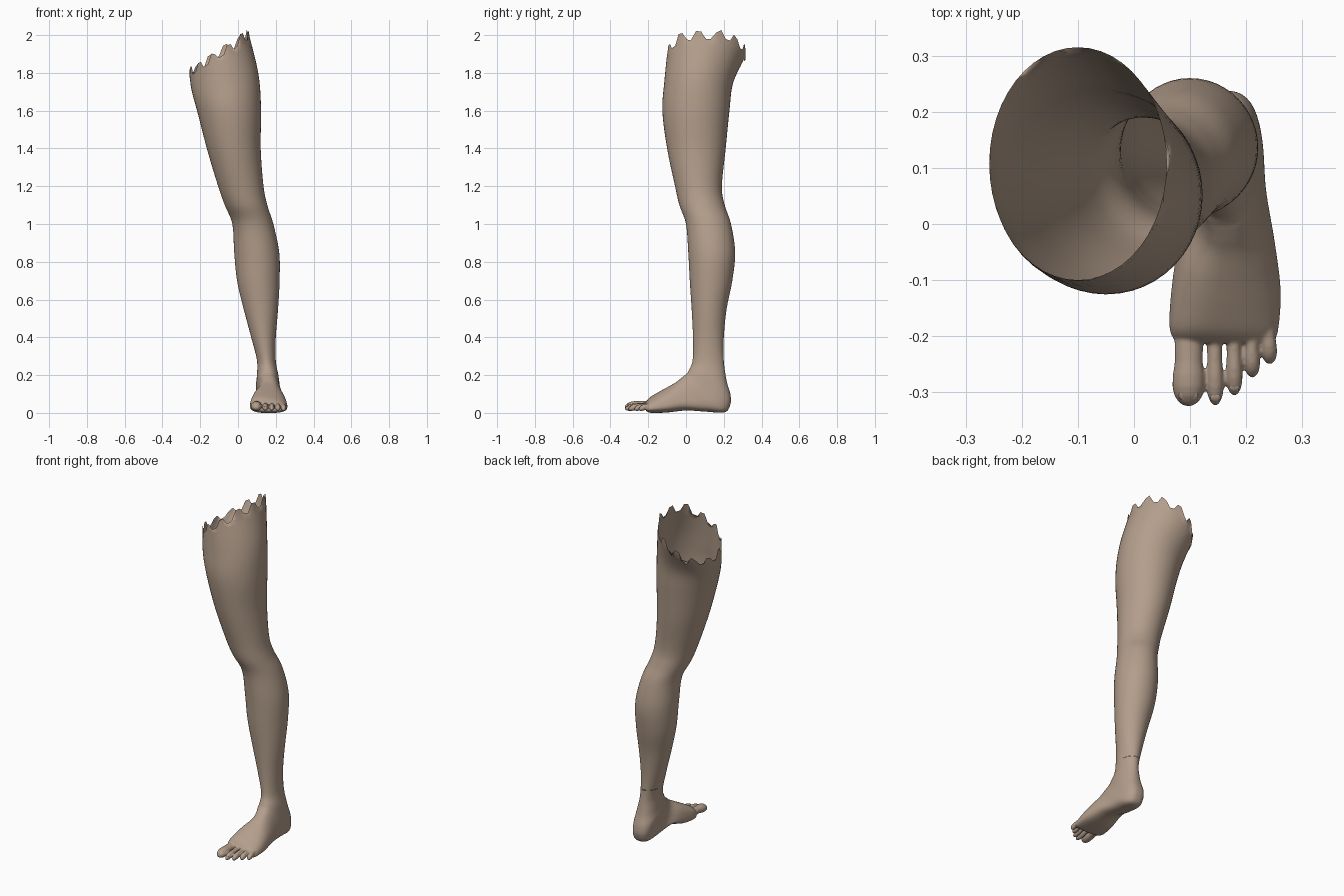
import bpy, bmesh, math, random
from mathutils import Vector

if "Cube" in bpy.data.objects:
    bpy.data.objects.remove(bpy.data.objects["Cube"])

random.seed(4)
SEG = 48
skin = bpy.data.materials.new("skin")
skin.diffuse_color = (0.45, 0.34, 0.26, 1)
skin.use_nodes = True
skin.node_tree.nodes["Principled BSDF"].inputs["Base Color"].default_value = skin.diffuse_color
nail_mat = bpy.data.materials.new("nail")
nail_mat.diffuse_color = (0.5, 0.39, 0.31, 1)
nail_mat.use_nodes = True
nail_mat.node_tree.nodes["Principled BSDF"].inputs["Base Color"].default_value = nail_mat.diffuse_color

# Section keys: front y, front z, back y, back z, left x, right x
LEG = [(-.10, 1.90, .315, 1.90, -.258, .058), (-.115, 1.75, .25, 1.75, -.245, .108),
       (-.125, 1.6, .23, 1.6, -.215, .122), (-.10, 1.4, .21, 1.4, -.165, .12),
       (-.058, 1.2, .19, 1.2, -.105, .135), (-.035, 1.1, .205, 1.1, -.07, .155),
       (0, 1.0, .238, 1.0, -.03, .187), (.012, .85, .26, .85, -.02, .218),
       (.02, .7, .245, .7, -.005, .22), (.03, .55, .215, .55, .03, .212),
       (.037, .4, .20, .4, .07, .20), (.035, .28, .20, .28, .10, .20)]
FOOT = [(.015, .225, .215, .17, .10, .214), (0, .205, .235, .10, .095, .22),
        (-.01, .197, .235, .045, .098, .224), (-.03, .182, .205, .003, .10, .23),
        (-.055, .163, .11, .006, .098, .235), (-.10, .137, 0, .012, .08, .25),
        (-.15, .108, -.1, .002, .068, .26), (-.19, .082, -.185, 0, .065, .256),
        (-.212, .058, -.212, .012, .078, .248)]


def spline(keys, steps):
    """Catmull-Rom interpolation of section keys."""
    out = []
    for i in range(len(keys) - 1):
        p = [keys[max(0, min(len(keys) - 1, i + k))] for k in (-1, 0, 1, 2)]
        for s in range(steps):
            t = s / steps
            out.append([.5 * (2 * b + (c - a) * t + (2 * a - 5 * b + 4 * c - d) * t * t
                              + (3 * b - a - 3 * c + d) * t ** 3) for a, b, c, d in zip(*p)])
    return out + [list(keys[-1])]


def clamp(v):
    return max(0, min(1, v))


def section(key):
    """One ring of the leg or foot."""
    fy, fz, by, bz, xl, xr = key
    zc = (fz + bz) / 2
    foot = clamp((.25 - zc) / .13)
    power = 2 / (2 + .7 * foot)
    pts = []
    for i in range(SEG):
        a = math.tau * i / SEG
        u = math.copysign(abs(math.cos(a)) ** power, math.cos(a))
        v = math.copysign(abs(math.sin(a)) ** power, math.sin(a))
        x = (xl + xr) / 2 + (xr - xl) / 2 * v * (1 - .1 * foot * u)
        y = (fy + by) / 2 + (fy - by) / 2 * u
        z = zc + (fz - bz) / 2 * u
        z += .65 * (x - (xl + xr) / 2) * clamp((zc - 1.5) / .4) ** 2   # slanted thigh cut
        if foot:
            z *= 1 - 2.2 * (x - .14) * clamp(-y / .2)                 # lower little-toe side
            z += .025 * clamp((.17 - x) / .06) * math.exp(-((y + .0) / .07) ** 2) * clamp((.06 - z) / .04)
        pts.append(Vector((x, y, z)))
    return pts


def loft(bm, rings, cap):
    vs = [[bm.verts.new(p) for p in r] for r in rings]
    for r, s in zip(vs, vs[1:]):
        for i in range(len(r)):
            j = (i + 1) % len(r)
            bm.faces.new((r[i], r[j], s[j], s[i]))
    if cap:
        bm.faces.new(vs[0])
        bm.faces.new(vs[-1])


def finish(name, bm, mat):
    bmesh.ops.recalc_face_normals(bm, faces=bm.faces)
    me = bpy.data.meshes.new(name)
    bm.to_mesh(me)
    bm.free()
    me.shade_smooth()
    me.materials.append(mat)
    ob = bpy.data.objects.new(name, me)
    bpy.context.collection.objects.link(ob)
    return ob


rings = [section(k) for k in spline(LEG + FOOT, 6)]
split = 6 * (len(LEG) - 1) - 2
cut_z = rings[split][0].z

# Leg: open tube with a ragged top edge
for i, p in enumerate(rings[0]):
    p.z += random.uniform(-.012, .012) + (.022 if (i // 2) % 2 else -.018)
bm = bmesh.new()
loft(bm, rings[:split + 1], False)
finish("leg", bm, skin)

# Foot body and toes, fused into one smooth skin
bm = bmesh.new()
loft(bm, rings[split - 6:], True)
# base x, tip x, tip y, half width, half height, tip height
TOES = [(.098, .097, -.325, .029, .025, .029), (.143, .145, -.324, .0155, .018, .022),
        (.177, .179, -.306, .0150, .0175, .021), (.208, .211, -.274, .0145, .017, .020),
        (.237, .242, -.250, .0145, .0165, .019)]
PROFILE = [(0, .9), (.3, .88), (.5, .86), (.66, .98), (.78, 1), (.88, .88), (.95, .62), (.985, .35), (1, .1)]
nails = []
for bx, tx, ty, r, h, tz in TOES:
    y0 = -.165 if bx < .22 else -.15
    toe = []
    for t, s in PROFILE:
        cx, cy = bx + (tx - bx) * t, y0 + (ty - y0) * t
        cz = .04 + (tz - .04) * t + .006 * math.sin(math.pi * t)
        toe.append([Vector((cx + r * s * math.cos(a), cy, cz + h * s * math.sin(a)))
                    for a in (math.tau * i / 20 for i in range(20))])
    loft(bm, toe, True)
    nails.append((Vector((tx, ty + r * .35 + .009, tz + h * .78)), r))
foot = finish("foot", bm, skin)
mod = foot.modifiers.new("fuse", 'REMESH')
mod.mode = 'VOXEL'
mod.voxel_size = .0035
mod = foot.modifiers.new("soften", 'SMOOTH')
mod.factor, mod.iterations = .5, 6
dg = bpy.context.evaluated_depsgraph_get()
bm = bmesh.new()
bm.from_mesh(bpy.data.meshes.new_from_object(foot.evaluated_get(dg)))
bpy.data.objects.remove(foot)
# Trim the foot where the leg takes over
bmesh.ops.bisect_plane(bm, geom=bm.verts[:] + bm.edges[:] + bm.faces[:], plane_co=(0, 0, cut_z + .002),
                       plane_no=(0, 0, 1), clear_outer=True)
finish("foot", bm, skin)

# Toenails
for n, (pos, r) in enumerate(nails):
    bm = bmesh.new()
    bmesh.ops.create_uvsphere(bm, u_segments=16, v_segments=8, radius=1)
    ob = finish(f"toenail_{n + 1}", bm, nail_mat)
    ob.scale = (r * .6, r * .3 + .004, .0035)
    ob.rotation_euler.x = .5
    ob.location = pos
